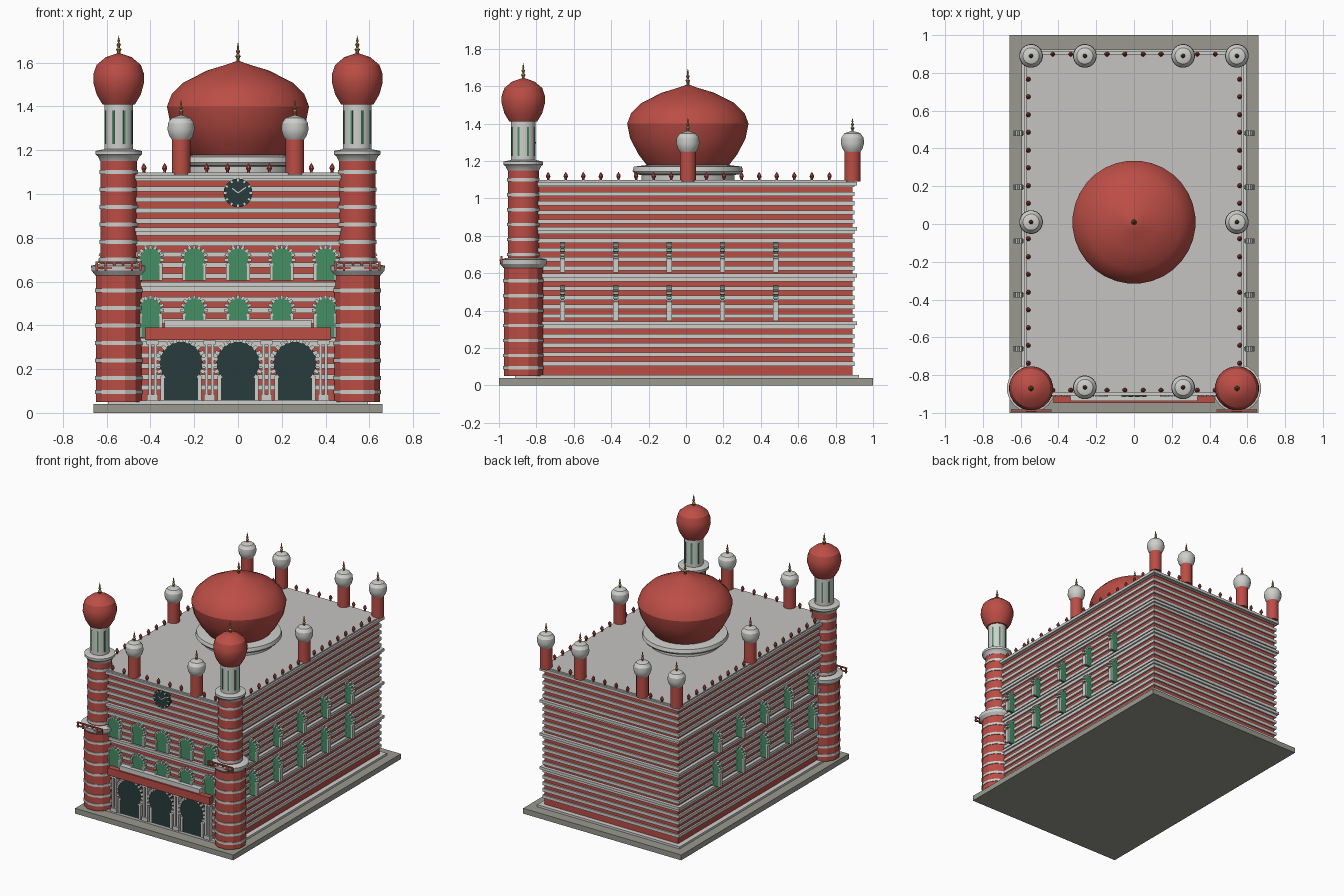
import bpy, bmesh, math
from mathutils import Matrix, Vector

if "Cube" in bpy.data.objects:
    bpy.data.objects.remove(bpy.data.objects["Cube"])

COLORS = {
    "brick_red": (0.50, 0.075, 0.06), "white_stone": (0.62, 0.62, 0.60),
    "roof_grey": (0.56, 0.55, 0.54), "base_grey": (0.32, 0.32, 0.28),
    "green": (0.06, 0.27, 0.13), "dark_teal": (0.022, 0.045, 0.045),
    "gold": (0.42, 0.27, 0.08),
}
MATS = {}
for n, c in COLORS.items():
    MATS[n] = bpy.data.materials.new(n)
    MATS[n].diffuse_color = (*c, 1)

parts = {}   # (name, material) -> bmesh
flat = {"tower_lower_shaft", "tower_lower_rings"}


def get(name, mat):
    return parts.setdefault((name, mat), bmesh.new())


def box(name, mat, x0, x1, y0, y1, z0, z1, turn=0.0):
    c = Vector(((x0 + x1) / 2, (y0 + y1) / 2, (z0 + z1) / 2))
    m = Matrix.Translation(c) @ Matrix.Rotation(turn, 4, 'Y') @ Matrix.Diagonal((x1 - x0, y1 - y0, z1 - z0, 1))
    bmesh.ops.create_cube(get(name, mat), size=1, matrix=m)


def lathe(name, mat, x, y, profile, n=24, z=0.0):
    """Revolve (radius, height) points around a vertical axis."""
    bm = get(name, mat)
    rings = []
    for r, h in profile:
        if r < 1e-4:
            rings.append([bm.verts.new((x, y, z + h))])
        else:
            rings.append([bm.verts.new((x + r * math.cos(math.tau * (i + .5) / n),
                                        y + r * math.sin(math.tau * (i + .5) / n), z + h)) for i in range(n)])
    for a, b in zip(rings, rings[1:]):
        for i in range(n):
            j = (i + 1) % n
            if len(b) == 1:
                bm.faces.new((a[i], a[j], b[0]))
            elif len(a) == 1:
                bm.faces.new((a[0], b[j], b[i]))
            else:
                bm.faces.new((a[i], a[j], b[j], b[i]))
    if len(rings[0]) > 1:
        bm.faces.new(rings[0][::-1])
    if len(rings[-1]) > 1:
        bm.faces.new(rings[-1])


def prism(name, mat, outline, y0, y1):
    """Extrude an (x, z) outline along y."""
    bm = get(name, mat)
    a = [bm.verts.new((x, y0, z)) for x, z in outline]
    b = [bm.verts.new((x, y1, z)) for x, z in outline]
    bm.faces.new(a)
    bm.faces.new(b[::-1])
    for i in range(len(a)):
        j = (i + 1) % len(a)
        bm.faces.new((a[i], b[i], b[j], a[j]))


def horseshoe(cx, z0, top, r, foot, n=14):
    """Keyhole arch outline: straight jambs under a wide round head."""
    zc = top - r
    low = -math.acos(foot / r)
    arc = [low + (math.pi - 2 * low) * i / n for i in range(n + 1)]
    return [(cx + foot, z0)] + [(cx + r * math.cos(t), zc + r * math.sin(t)) for t in arc] + [(cx - foot, z0)]


def arch(name, fill, cx, cy, z0, top, r, foot, depth, stone, n=11):
    """Arched panel with frame stones around its head and white jambs."""
    prism(name + "_panel", fill, horseshoe(cx, z0, top, r, foot), cy - depth, cy + depth)
    d, zc = depth + 0.005, top - r
    low = -math.acos(foot / r)
    for i in range(n):
        t = low + (math.pi - 2 * low) * i / (n - 1)
        x, z = cx + (r + stone * .3) * math.cos(t), zc + (r + stone * .3) * math.sin(t)
        box(name + "_arch_stones", "white_stone", x - stone / 2, x + stone / 2,
            cy - d, cy + d, z - stone * .42, z + stone * .42, -t)
    for s in (-1, 1):
        x = cx + s * (foot + stone * .3)
        box(name + "_jambs", "white_stone", x - stone * .4, x + stone * .4, cy - d, cy + d, z0, zc + r * math.sin(low))


def finial(x, y, z, s=1.0):
    pts = [(.008, -.01), (.008, .01), (.014, .02), (.005, .03), (.011, .042), (.004, .052), (.006, .06), (0, .085)]
    lathe("finial", "gold", x, y, [(r * s, h * s) for r, h in pts], 8, z)


# Base slab and plinth
box("base_slab", "base_grey", -.66, .66, -1, 1, 0, .04)
box("plinth", "white_stone", -.595, .595, -.915, .925, .04, .056)

# Striped body, cornices and roof
box("body", "brick_red", -.558, .558, -.885, .89, .05, 1.085)
FLOORS = [.08, .335, .59, .84]
for f in FLOORS:
    for k in range(5):
        z = f + .0245 + k * .049
        if z < 1.08:
            box("body_stripes", "white_stone", -.57, .57, -.895, .90, z, z + .023)
for z in (.335, .59, .84, 1.08):
    box("cornices", "white_stone", -.582, .582, -.907, .914, z - .012, z + .008)
box("roof", "roof_grey", -.57, .57, -.893, .90, 1.083, 1.098)

# Roof edge ornaments
BUD = [(.007, 0), (.007, .01), (.013, .02), (.011, .03), (0, .046)]
for k in range(-8, 9):
    y = .015 + k * .094
    if abs(k) > 0:
        for x in (-.56, .56):
            lathe("roof_buds", "brick_red", x, y, BUD, 8, 1.096)
for x in (.048, .143, .335, .43):
    for s in (-1, 1):
        for y in (-.88, .90):
            lathe("roof_buds", "brick_red", s * x, y, BUD, 8, 1.096)

# Central drum and dome
lathe("dome_drum", "white_stone", 0, .01, [(.25, 1.09), (.25, 1.125), (.285, 1.13), (.297, 1.145),
                                           (.29, 1.17), (.22, 1.178)], 32)
lathe("main_dome", "brick_red", 0, .01, [(.215, 1.17), (.265, 1.235), (.31, 1.32), (.326, 1.40), (.305, 1.455),
                                         (.25, 1.51), (.14, 1.565), (.05, 1.592), (0, 1.61)], 32)
finial(0, .01, 1.61)

# Small roof turrets
for x, y in ((.26, -.865), (.545, .01), (.545, .89), (.26, .89)):
    for s in (-1, 1):
        lathe("turret_shaft", "brick_red", s * x, y, [(.043, 1.09), (.043, 1.26)], 16)
        lathe("turret_dome", "white_stone", s * x, y, [(.04, 1.245), (.054, 1.265), (.063, 1.295), (.06, 1.325),
                                                       (.043, 1.348), (0, 1.362)], 20)
        finial(s * x, y, 1.36, .85)

# Front corner towers
for s in (-1, 1):
    x, y = s * .545, -.87
    lathe("tower_lower_shaft", "brick_red", x, y, [(.108, .05), (.108, .64)], 12)
    for z in (.095, .16, .24, .32, .40, .48, .56):
        lathe("tower_lower_rings", "white_stone", x, y, [(.113, z - .009), (.113, z + .009)], 12)
    lathe("tower_collar", "white_stone", x, y, [(.108, .628), (.126, .65), (.128, .672), (.09, .682)], 20)
    lathe("tower_upper_shaft", "brick_red", x, y, [(.084, .67), (.084, 1.17)], 20)
    for z in (.70, .78, .86, .94, 1.02, 1.10):
        lathe("tower_upper_rings", "white_stone", x, y, [(.089, z - .009), (.089, z + .009)], 20)
    lathe("tower_top_collar", "white_stone", x, y, [(.086, 1.15), (.096, 1.172), (.107, 1.18), (.107, 1.197),
                                                    (.065, 1.205)], 20)
    lathe("tower_lantern", "white_stone", x, y, [(.066, 1.20), (.066, 1.42)], 16)
    for k in range(8):   # lantern slits
        m = (Matrix.Translation((x, y, 1.305)) @ Matrix.Rotation(math.tau * (k + .5) / 8, 4, 'Z')
             @ Matrix.Translation((.064, 0, 0)) @ Matrix.Diagonal((.008, .011, .155, 1)))
        bmesh.ops.create_cube(get("lantern_slits", "green"), size=1, matrix=m)
    lathe("tower_dome", "brick_red", x, y, [(.075, 1.41), (.102, 1.455), (.117, 1.51), (.116, 1.55), (.102, 1.59),
                                            (.06, 1.625), (0, 1.645)], 24)
    finial(x, y, 1.64)
    # Balcony railing
    for z in (.662, .688):
        box("railing", "brick_red", x - .107, x + .107, -.992, -.982, z - .004, z + .004)
    for k in range(6):
        px = x - .1 + k * .04
        box("railing", "brick_red", px - .005, px + .005, -.992, -.982, .65, .692)

# Arched windows: front rows, and fins standing out of the side walls
for z0, top in ((.345, .525), (.605, .755)):
    for k in range(-2, 3):
        arch("window", "green", k * .2, -.897, z0, top, .05, .043, .01, .016)
        for x in (-.575, .575):
            arch("window", "green", x, -.09 + k * .285, z0, top, .05, .043, .009, .016)

# Entrance arches with pilasters
for x in (-.26, 0, .26):
    arch("door", "dark_teal", x, -.904, .056, .327, .1, .08, .014, .02, 17)
for x in (-.39, -.13, .13, .39):
    for s in (-1, 1):
        c = x + s * .013
        box("pilasters", "white_stone", c - .007, c + .007, -.925, -.89, .056, .325)
    box("pilaster_caps", "white_stone", x - .027, x + .027, -.93, -.89, .312, .33)
    box("pilaster_feet", "white_stone", x - .025, x + .025, -.93, -.89, .056, .085)

# Canopy over the entrance
box("canopy", "brick_red", -.425, .425, -.948, -.89, .333, .39)
box("canopy_parapet", "white_stone", -.335, .335, -.936, -.89, .39, .424)

# Clock
CZ = 1.005
disc = [(.066 * math.cos(math.tau * i / 24), CZ + .066 * math.sin(math.tau * i / 24)) for i in range(24)]
prism("clock_face", "dark_teal", disc, -.914, -.885)
for k in range(12):
    t = math.tau * k / 12
    px, pz = .06 * math.sin(t), CZ + .06 * math.cos(t)
    box("clock_marks", "white_stone", px - .004, px + .004, -.917, -.91, pz - .007, pz + .007, t)
for t, l in ((-.9, .035), (.95, .045)):
    px, pz = l / 2 * math.sin(t), CZ + l / 2 * math.cos(t)
    box("clock_hands", "white_stone", px - .0025, px + .0025, -.917, -.91, pz - l / 2, pz + l / 2, t)

# Turn the collected geometry into objects
for (name, mat), bm in parts.items():
    bmesh.ops.recalc_face_normals(bm, faces=bm.faces)
    me = bpy.data.meshes.new(name)
    bm.to_mesh(me)
    bm.free()
    me.materials.append(MATS[mat])
    ob = bpy.data.objects.new(name, me)
    bpy.context.collection.objects.link(ob)
    if name not in flat:
        bpy.ops.object.select_all(action='DESELECT')
        ob.select_set(True)
        bpy.context.view_layer.objects.active = ob
        bpy.ops.object.shade_smooth_by_angle(angle=math.radians(30))

for m in bpy.data.materials:
    if m.users and not m.is_grease_pencil:
        m.use_nodes = True
        m.node_tree.nodes["Principled BSDF"].inputs["Base Color"].default_value = m.diffuse_color
